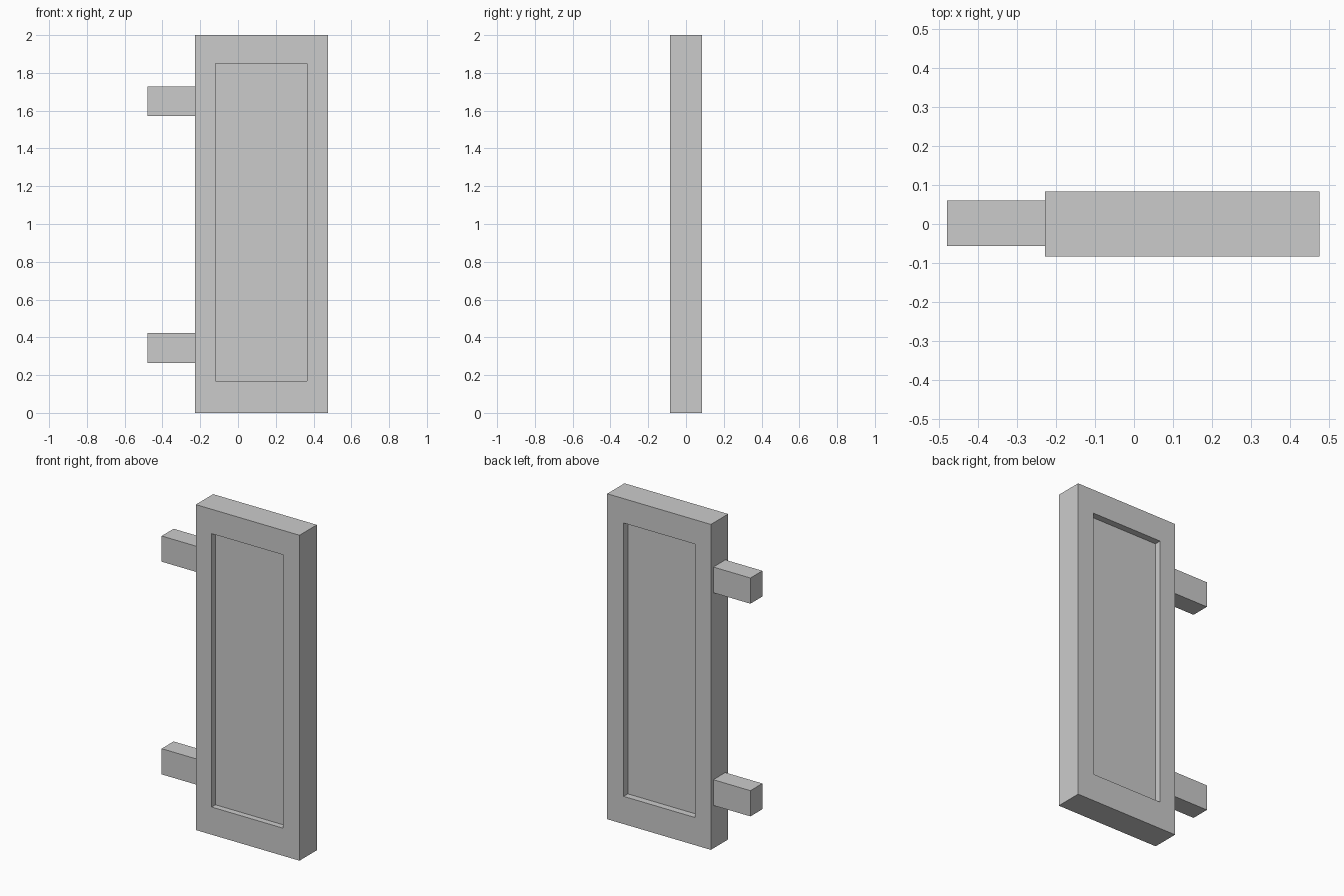
import bpy, bmesh

if "Cube" in bpy.data.objects:
    bpy.data.objects.remove(bpy.data.objects["Cube"])


def rect(x0, x1, z0, z1, y):
    return [(x0, y, z0), (x1, y, z0), (x1, y, z1), (x0, y, z1)]


def loft(name, loops):
    """Skin a series of four-point loops and cap both ends."""
    bm = bmesh.new()
    rings = [[bm.verts.new(p) for p in loop] for loop in loops]
    for a, b in zip(rings, rings[1:]):
        for i in range(4):
            j = (i + 1) % 4
            bm.faces.new((a[i], a[j], b[j], b[i]))
    bm.faces.new(rings[0])
    bm.faces.new(rings[-1])
    bmesh.ops.recalc_face_normals(bm, faces=bm.faces)
    mesh = bpy.data.meshes.new(name)
    bm.to_mesh(mesh)
    bm.free()
    obj = bpy.data.objects.new(name, mesh)
    bpy.context.collection.objects.link(obj)
    return obj


# Door leaf: mitred frame with a sunken panel on the front and back
outer = (-0.228, 0.477, 0.0, 2.0)
inner = (-0.12, 0.365, 0.17, 1.85)
loft("door_leaf", [
    rect(*inner, -0.047),
    rect(*inner, -0.084),
    rect(*outer, -0.084),
    rect(*outer, 0.084),
    rect(*inner, 0.084),
    rect(*inner, 0.043),
])

# Square hinge arms on the left edge
for name, z in (("lower_hinge", 0.343), ("upper_hinge", 1.65)):
    arm = (-0.48, -0.228, z - 0.079, z + 0.079)
    loft(name, [rect(*arm, -0.056), rect(*arm, 0.06)])
